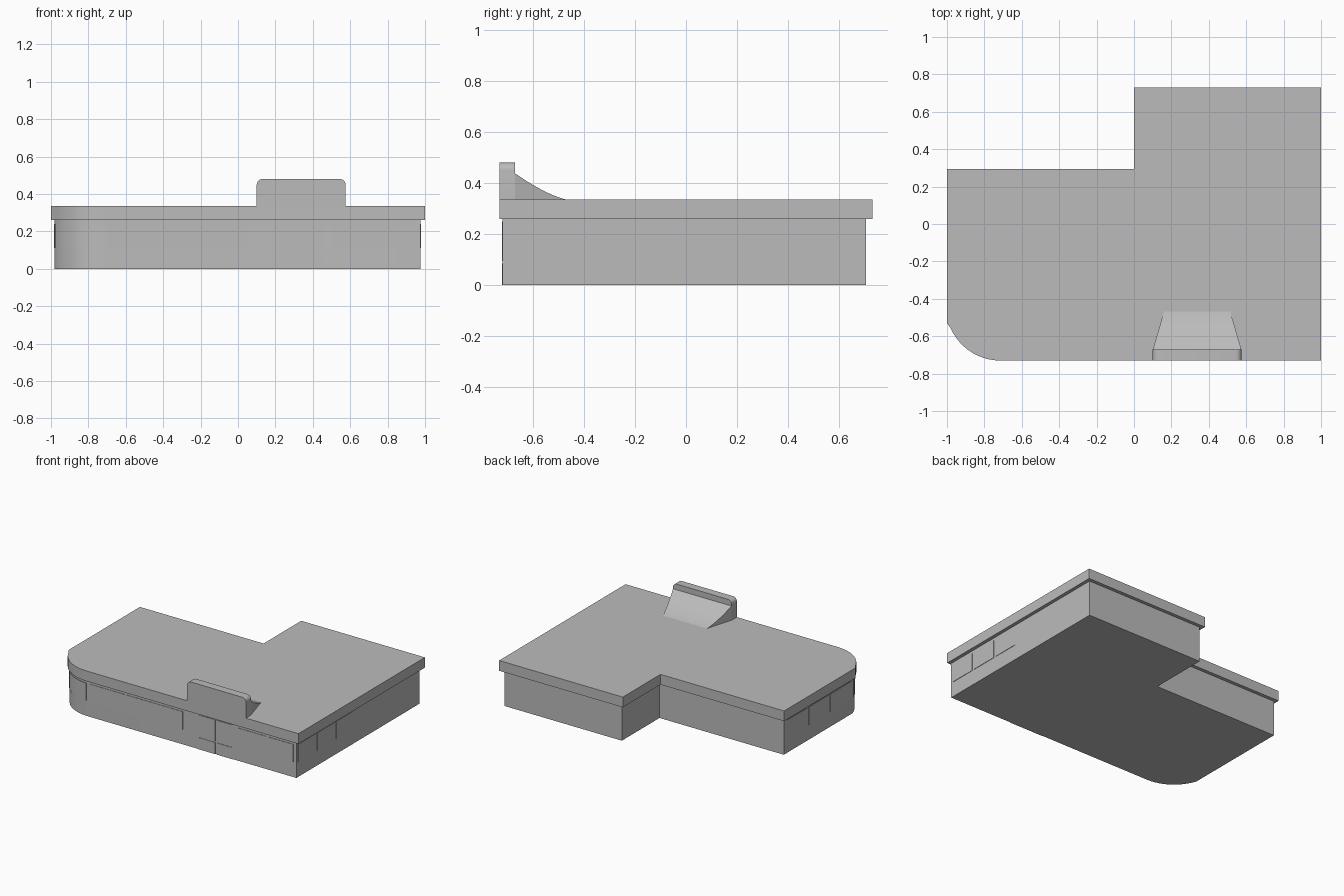
import bpy, bmesh
from math import sin, cos, radians
from mathutils import Vector

cube = bpy.data.objects.get("Cube")
if cube:
    bpy.data.objects.remove(cube, do_unlink=True)

grey = bpy.data.materials.new("plain grey")
grey.use_nodes = True
grey.diffuse_color = (0.5, 0.5, 0.5, 1)
grey.node_tree.nodes["Principled BSDF"].inputs["Base Color"].default_value = (0.5, 0.5, 0.5, 1)


def finish(name, bm, smooth=True):
    bmesh.ops.recalc_face_normals(bm, faces=bm.faces)
    mesh = bpy.data.meshes.new(name)
    bm.to_mesh(mesh)
    bm.free()
    mesh.materials.append(grey)
    obj = bpy.data.objects.new(name, mesh)
    bpy.context.collection.objects.link(obj)
    if smooth:
        bpy.ops.object.select_all(action='DESELECT')
        obj.select_set(True)
        bpy.context.view_layer.objects.active = obj
        bpy.ops.object.shade_smooth_by_angle(angle=radians(30))
    return obj


def extrude(name, points, offset, smooth=True):
    """Fill a closed outline and push it along an offset."""
    bm = bmesh.new()
    face = bm.faces.new([bm.verts.new(p) for p in points])
    result = bmesh.ops.extrude_face_region(bm, geom=[face], use_keep_orig=True)
    verts = [v for v in result["geom"] if isinstance(v, bmesh.types.BMVert)]
    bmesh.ops.translate(bm, verts=verts, vec=offset)
    return finish(name, bm, smooth)


def arc(cx, cy, r, start, end, steps):
    angles = [radians(start + (end - start) * i / steps) for i in range(steps + 1)]
    return [(cx + r * cos(a), cy + r * sin(a)) for a in angles]


# Building outline: an L with one rounded front corner
CORNER = (-0.715, -0.44)


def footprint(left, right, back, notch_x, notch_y, front, z):
    radius = CORNER[1] - front
    curve = arc(*CORNER, radius, 198, 270, 12)
    curve[0] = (left, curve[0][1])
    outline = curve + [(right, front), (right, back), (notch_x, back),
                       (notch_x, notch_y), (left, notch_y)]
    return [(x, y, z) for x, y in outline]


extrude("walls", footprint(-0.98, 0.975, 0.705, 0.025, 0.27, -0.718, 0), (0, 0, 0.262))
extrude("roof_slab", footprint(-1, 1, 0.73, 0, 0.295, -0.73, 0.26), (0, 0, 0.075))

# Upright sign board with rounded upper corners
board = [(0.1, 0.3), (0.575, 0.3)]
board += arc(0.545, 0.45, 0.03, 0, 90, 6) + arc(0.13, 0.45, 0.03, 90, 180, 6)
extrude("sign_board", [(x, -0.73, z) for x, z in board], (0, 0.06, 0))

# Concave tapered support sweeping from the board down to the roof
bm = bmesh.new()
rows = []
STEPS = 12
for i in range(STEPS + 1):
    t = i / STEPS
    half = 0.237 - 0.068 * t
    y = -0.672 + 0.232 * t
    top = 0.33 + 0.11 * (1 - t) ** 1.5
    rows.append([bm.verts.new((0.3375 + s * half, y, z))
                 for s, z in ((-1, 0.32), (-1, top), (1, top), (1, 0.32))])
for a, b in zip(rows, rows[1:]):
    for j in range(4):
        k = (j + 1) % 4
        bm.faces.new((a[j], a[k], b[k], b[j]))
bm.faces.new(rows[0])
bm.faces.new(rows[-1])
finish("sign_support", bm)

# Window panes: thin plates on the walls
THIN = 0.003
SILL, HEAD = 0.11, 0.24


def front_plate(name, x0, x1, z0, z1):
    extrude(name, [(x0, -0.718, z0), (x1, -0.718, z0), (x1, -0.718, z1), (x0, -0.718, z1)],
            (0, -THIN, 0), False)


def side_plate(name, x, y0, y1, out):
    extrude(name, [(x, y0, SILL), (x, y1, SILL), (x, y1, HEAD), (x, y0, HEAD)],
            (out, 0, 0), False)


for i, (x0, x1) in enumerate([(-0.7, -0.415), (-0.4, 0.056), (0.5, 0.73), (0.745, 0.95)]):
    front_plate(f"front_window_{i + 1}", x0, x1, SILL, HEAD)
for i in range(3):
    y = -0.7 + 0.22 * i
    side_plate(f"left_window_{i + 1}", 0.975, y, y + 0.2, THIN)
    y = -0.5 + 0.25 * i
    side_plate(f"right_window_{i + 1}", -0.98, y, y + 0.235, -THIN)

inner = arc(*CORNER, 0.274, 202, 268, 12)
outer = arc(*CORNER, 0.281, 202, 268, 12)
extrude("corner_window", [(x, y, SILL) for x, y in inner + outer[::-1]], (0, 0, HEAD - SILL))

# Double entrance: two panels with panes above them
for side, x in (("right", 0.187), ("left", 0.33)):
    front_plate(f"{side}_door_lower_panel", x, x + 0.133, 0, 0.085)
    front_plate(f"{side}_door_upper_pane", x, x + 0.133, 0.095, 0.25)
